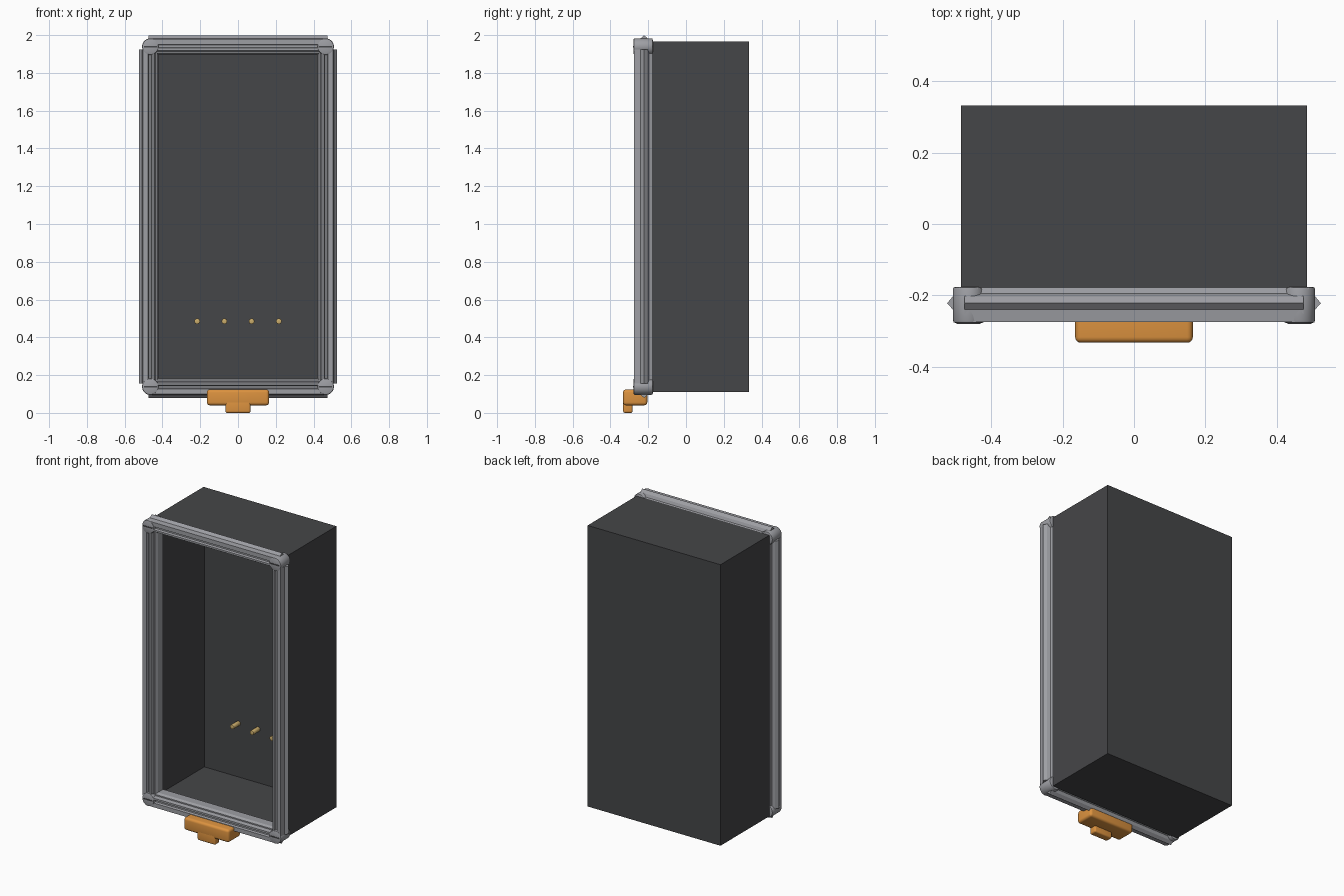
import bpy, bmesh
from mathutils import Vector

cube = bpy.data.objects.get("Cube")
if cube:
    bpy.data.objects.remove(cube, do_unlink=True)


def material(name, colour, metallic=0.0):
    mat = bpy.data.materials.new(name)
    mat.use_nodes = True
    mat.diffuse_color = (*colour, 1)
    shader = mat.node_tree.nodes["Principled BSDF"]
    shader.inputs["Base Color"].default_value = (*colour, 1)
    shader.inputs["Metallic"].default_value = metallic
    return mat


DARK = material("dark_shell", (0.06, 0.061, 0.065))
STEEL = material("steel", (0.34, 0.345, 0.37))
ORANGE = material("orange", (0.72, 0.29, 0.05))
BRASS = material("brass", (0.6, 0.42, 0.15))


def finish(bm, name, mat, smooth=False):
    bmesh.ops.recalc_face_normals(bm, faces=bm.faces)
    mesh = bpy.data.meshes.new(name)
    bm.to_mesh(mesh)
    bm.free()
    mesh.materials.append(mat)
    obj = bpy.data.objects.new(name, mesh)
    bpy.context.collection.objects.link(obj)
    if smooth:
        bpy.ops.object.select_all(action="DESELECT")
        obj.select_set(True)
        bpy.context.view_layer.objects.active = obj
        bpy.ops.object.shade_smooth_by_angle()
    return obj


def box_mesh(low, high):
    low, high = Vector(low), Vector(high)
    bm = bmesh.new()
    bmesh.ops.create_cube(bm, size=1)
    bmesh.ops.scale(bm, vec=high - low, verts=bm.verts)
    bmesh.ops.translate(bm, vec=(low + high) / 2, verts=bm.verts)
    return bm


def rounded_box(name, low, high, radius, mat):
    bm = box_mesh(low, high)
    bmesh.ops.bevel(bm, geom=bm.edges[:], offset=radius, segments=4,
                    profile=0.5, affect="EDGES")
    return finish(bm, name, mat, True)


def cylinder_y(name, x, z, front, back, radius, bevel, mat, sides=24):
    bm = bmesh.new()
    bmesh.ops.create_cone(bm, cap_ends=True, segments=sides, radius1=radius,
                          radius2=radius, depth=back - front)
    rims = [e for e in bm.edges if e.verts[0].co.z * e.verts[1].co.z > 0]
    bmesh.ops.bevel(bm, geom=rims, offset=bevel, segments=2,
                    profile=0.5, affect="EDGES")
    for v in bm.verts:
        v.co = Vector((v.co.x + x, v.co.z + (front + back) / 2, v.co.y + z))
    return finish(bm, name, mat, True)


def rail(name, start, end, outward):
    """Sweep the rail section between two points, ridge facing outward."""
    bm = bmesh.new()
    rings = [[bm.verts.new(Vector(p) + Vector(outward) * u + Vector((0, y, 0)))
              for u, y in SECTION] for p in (start, end)]
    n = len(SECTION)
    for i in range(n):
        j = (i + 1) % n
        bm.faces.new((rings[0][i], rings[0][j], rings[1][j], rings[1][i]))
    for ring in rings:
        bm.faces.new(ring)
    return finish(bm, name, STEEL)


# Rail section: distance outward, depth
SECTION = [(-0.043, -0.18), (0.022, -0.18), (0.026, -0.195), (0.044, -0.203),
           (0.06, -0.222), (0.044, -0.24), (0.04, -0.275), (0.012, -0.275),
           (0.008, -0.26), (-0.004, -0.26), (-0.008, -0.275), (-0.02, -0.275),
           (-0.026, -0.25), (-0.034, -0.25), (-0.043, -0.235)]
SIDE, BOTTOM, TOP = 0.464, 0.139, 1.939

# Open-fronted shell
bm = box_mesh((-0.485, -0.18, 0.11), (0.485, 0.333, 1.965))
bmesh.ops.delete(bm, geom=[f for f in bm.faces if f.normal.y < -0.5],
                 context="FACES_ONLY")
shell = finish(bm, "cabinet_shell", DARK)
# An open box needs its outside checked before thickening
back = max(shell.data.polygons, key=lambda p: p.center.y)
if back.normal.y < 0:
    shell.data.flip_normals()
thick = shell.modifiers.new("wall_thickness", "SOLIDIFY")
thick.thickness = 0.02
thick.offset = -1
thick.use_even_offset = True

# Ridged front frame
for sign, side in ((1, "left"), (-1, "right")):
    rail(side + "_post", (sign * SIDE, 0, 0.155), (sign * SIDE, 0, 1.923),
         (sign, 0, 0))
for name, z, sign in (("top_rail", TOP, 1), ("bottom_rail", BOTTOM, -1)):
    rail(name, (-0.475, 0, z), (0.475, 0, z), (0, 0, sign))

# Corner joints with a slotted face
for x, side in ((SIDE, "left"), (-SIDE, "right")):
    for z, level in ((TOP, "top"), (BOTTOM, "bottom")):
        tag = level + "_" + side
        cylinder_y(tag + "_corner", x, z, -0.278, -0.176, 0.044, 0.008, STEEL)
        rounded_box(tag + "_corner_block", (x - 0.03, -0.265, z - 0.036),
                    (x + 0.03, -0.176, z + 0.036), 0.008, STEEL)
        finish(box_mesh((x - 0.034, -0.28, z - 0.004),
                        (x + 0.034, -0.27, z + 0.004)),
               tag + "_corner_slot", DARK)

# Latch handle below the frame
rounded_box("latch_body", (-0.165, -0.333, 0.04), (0.165, -0.205, 0.124),
            0.016, ORANGE)
rounded_box("latch_tab", (-0.066, -0.333, 0), (0.066, -0.283, 0.07),
            0.01, ORANGE)

# Pins on the inside of the back wall
for i in range(4):
    cylinder_y("back_pin_" + str(i + 1), -0.216 + 0.144 * i, 0.485,
               0.245, 0.32, 0.015, 0.003, BRASS, 16)
